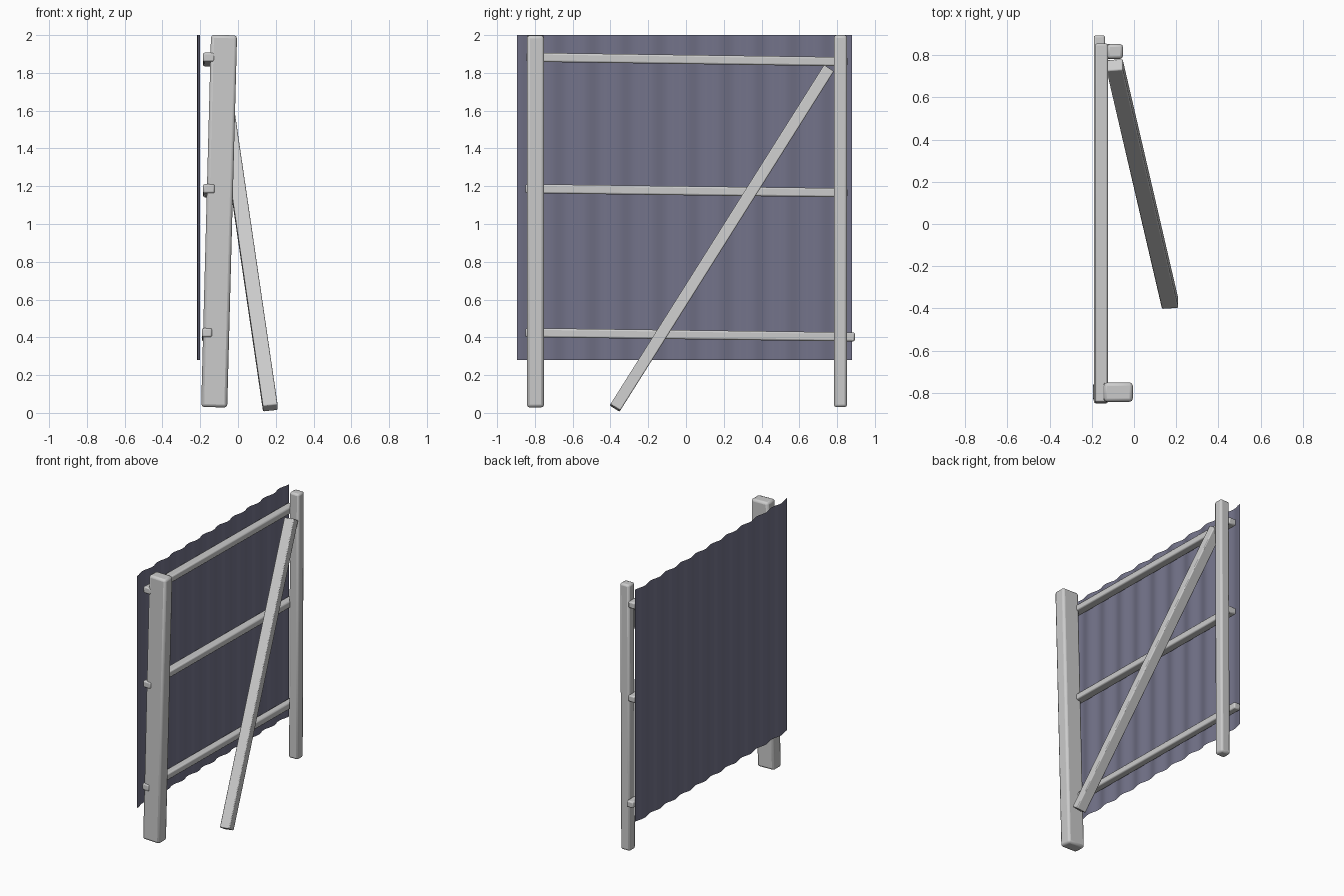
import bpy, math
from mathutils import Vector, Matrix

if "Cube" in bpy.data.objects:
    bpy.data.objects.remove(bpy.data.objects["Cube"])


def finish(name, verts, faces, angle=30):
    me = bpy.data.meshes.new(name)
    me.from_pydata(verts, [], faces)
    me.update()
    ob = bpy.data.objects.new(name, me)
    bpy.context.collection.objects.link(ob)
    bpy.ops.object.select_all(action='DESELECT')
    ob.select_set(True)
    bpy.context.view_layer.objects.active = ob
    bpy.ops.object.shade_smooth_by_angle(angle=math.radians(angle))
    return ob


def beam(name, start, end, side, width, depth, bevel):
    """Bevelled timber from start to end; width runs along the side axis."""
    a, b = Vector(start), Vector(end)
    d = (b - a).normalized()
    s = Vector(side)
    s = (s - d * s.dot(d)).normalized()
    t = d.cross(s)
    ring = [(-1, -1), (1, -1), (1, 1), (-1, 1)]
    verts = [p + s * (u * width / 2) + t * (v * depth / 2)
             for p in (a, b) for u, v in ring]
    faces = [(3, 2, 1, 0), (4, 5, 6, 7)]
    faces += [(i, (i + 1) % 4, (i + 1) % 4 + 4, i + 4) for i in range(4)]
    ob = finish(name, verts, faces, 40)
    m = ob.modifiers.new("bevel", 'BEVEL')
    m.width, m.segments = bevel, 2
    return ob


X = (1, 0, 0)

# Upright posts: a wide leaning one and a slim one
beam("wide_post", (-0.126, -0.797, 0.03), (-0.074, -0.797, 2.0), X, 0.138, 0.092, 0.016)
beam("slim_post", (-0.098, 0.818, 0.03), (-0.09, 0.818, 2.0), X, 0.076, 0.07, 0.014)

# Horizontal rails, slightly dropping towards the slim post
for name, x, w, y0, y1, z0, z1 in (
        ("top_rail", -0.155, 0.062, -0.845, 0.855, 1.883, 1.859),
        ("middle_rail", -0.154, 0.062, -0.85, 0.855, 1.187, 1.165),
        ("bottom_rail", -0.164, 0.053, -0.85, 0.894, 0.425, 0.402)):
    beam(name, (x, y0, z0), (x, y1, z1), X, w, 0.048, 0.009)

# Diagonal brace leaning out to the ground
beam("diagonal_brace", (0.171, -0.376, 0.026), (-0.092, 0.755, 1.822), X, 0.078, 0.062, 0.006)

# Corrugated sheet, a single wavy surface
waves, per = 10, 10
n = waves * per
verts, faces = [], []
for i in range(n + 1):
    y = -0.895 + 1.775 * i / n
    x = -0.208 + 0.008 * math.cos(2 * math.pi * i / per)
    verts += [(x, y, 0.28), (x, y, 2.0)]
faces = [(2 * i, 2 * i + 2, 2 * i + 3, 2 * i + 1) for i in range(n)]
sheet = finish("corrugated_sheet", verts, faces, 60)
mat = bpy.data.materials.new("sheet_blue_grey")
mat.diffuse_color = (0.17, 0.17, 0.25, 1)
mat.use_nodes = True
mat.node_tree.nodes["Principled BSDF"].inputs["Base Color"].default_value = mat.diffuse_color
sheet.data.materials.append(mat)
